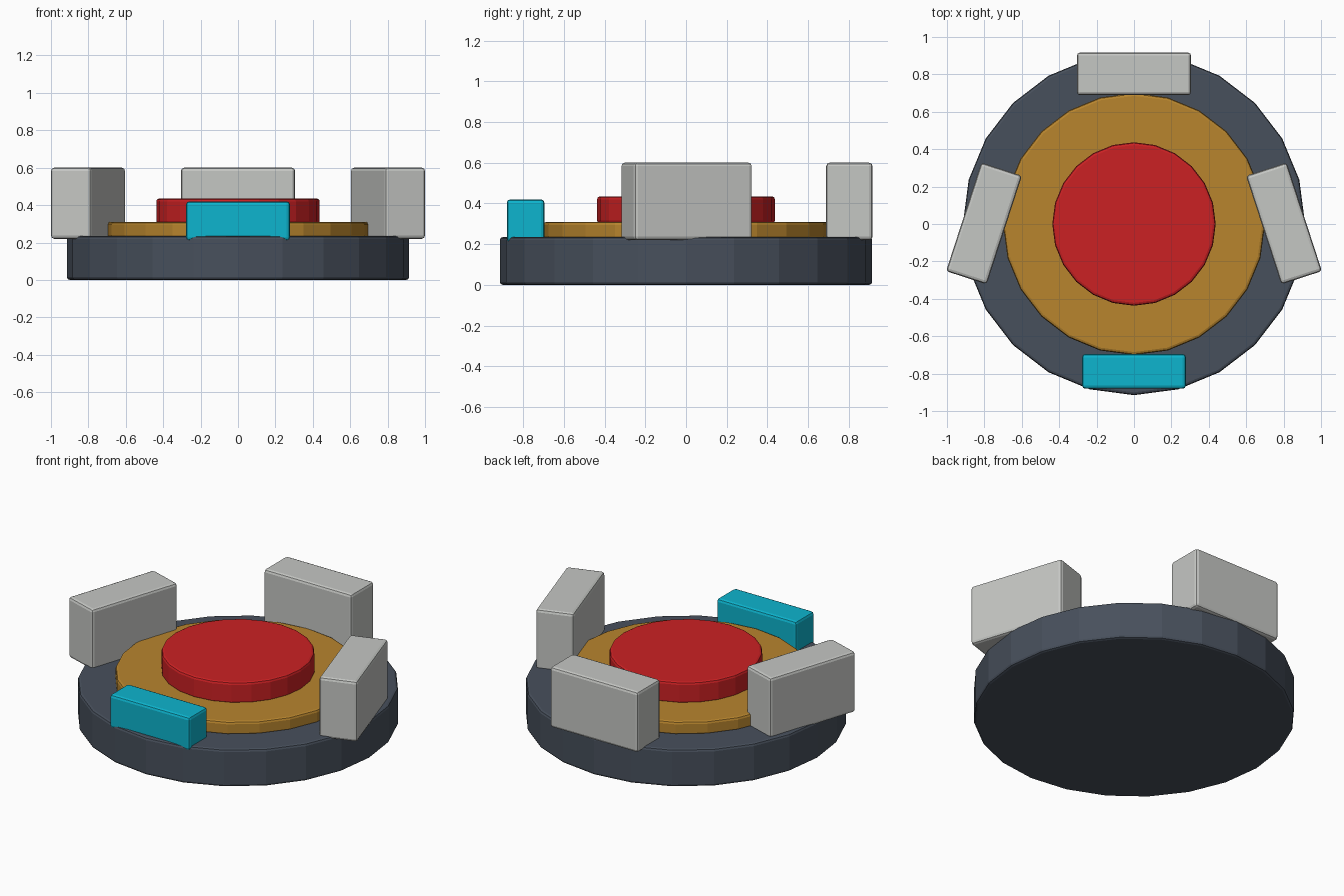
import bpy, math

if "Cube" in bpy.data.objects:
    bpy.data.objects.remove(bpy.data.objects["Cube"])


def material(name, rgb):
    m = bpy.data.materials.new(name)
    m.diffuse_color = (*rgb, 1)
    m.use_nodes = True
    m.node_tree.nodes["Principled BSDF"].inputs["Base Color"].default_value = m.diffuse_color
    return m


slate = material("slate", (0.064, 0.080, 0.107))
ochre = material("ochre", (0.48, 0.235, 0.027))
red = material("red", (0.60, 0.015, 0.017))
grey = material("light_grey", (0.56, 0.57, 0.55))
cyan = material("cyan", (0.004, 0.46, 0.62))


def finish(name, mat, bevel):
    ob = bpy.context.object
    ob.name = name
    ob.data.materials.append(mat)
    mod = ob.modifiers.new("soft_edges", 'BEVEL')
    mod.width, mod.segments, mod.limit_method = bevel, 2, 'ANGLE'
    mod.angle_limit = math.radians(40)
    return ob


def disc(name, radius, z0, z1, mat):
    bpy.ops.mesh.primitive_cylinder_add(vertices=24, radius=radius, depth=z1 - z0,
                                        location=(0, 0, (z0 + z1) / 2))
    return finish(name, mat, 0.015)


def block(name, size, loc, turn, mat):
    bpy.ops.mesh.primitive_cube_add(size=1, location=loc, rotation=(0, 0, turn))
    ob = bpy.context.object
    ob.scale = size
    bpy.ops.object.transform_apply(location=False, rotation=False, scale=True)
    return finish(name, mat, 0.017)


# Stacked round plates
disc("base_plate", 0.915, 0.0, 0.235, slate)
disc("middle_ring", 0.70, 0.225, 0.31, ochre)
disc("centre_button", 0.437, 0.30, 0.435, red)

# Upright wall blocks: back, and a splayed one on each side
wall = (0.61, 0.228, 0.38)
block("back_wall", wall, (0, 0.803, 0.41), 0, grey)
for side, name in ((1, "right_wall"), (-1, "left_wall")):
    block(name, wall, (side * 0.802, 0.003, 0.41), side * math.radians(-72), grey)

# Low block at the front
block("front_block", (0.555, 0.185, 0.21), (0, -0.788, 0.315), 0, cyan)
